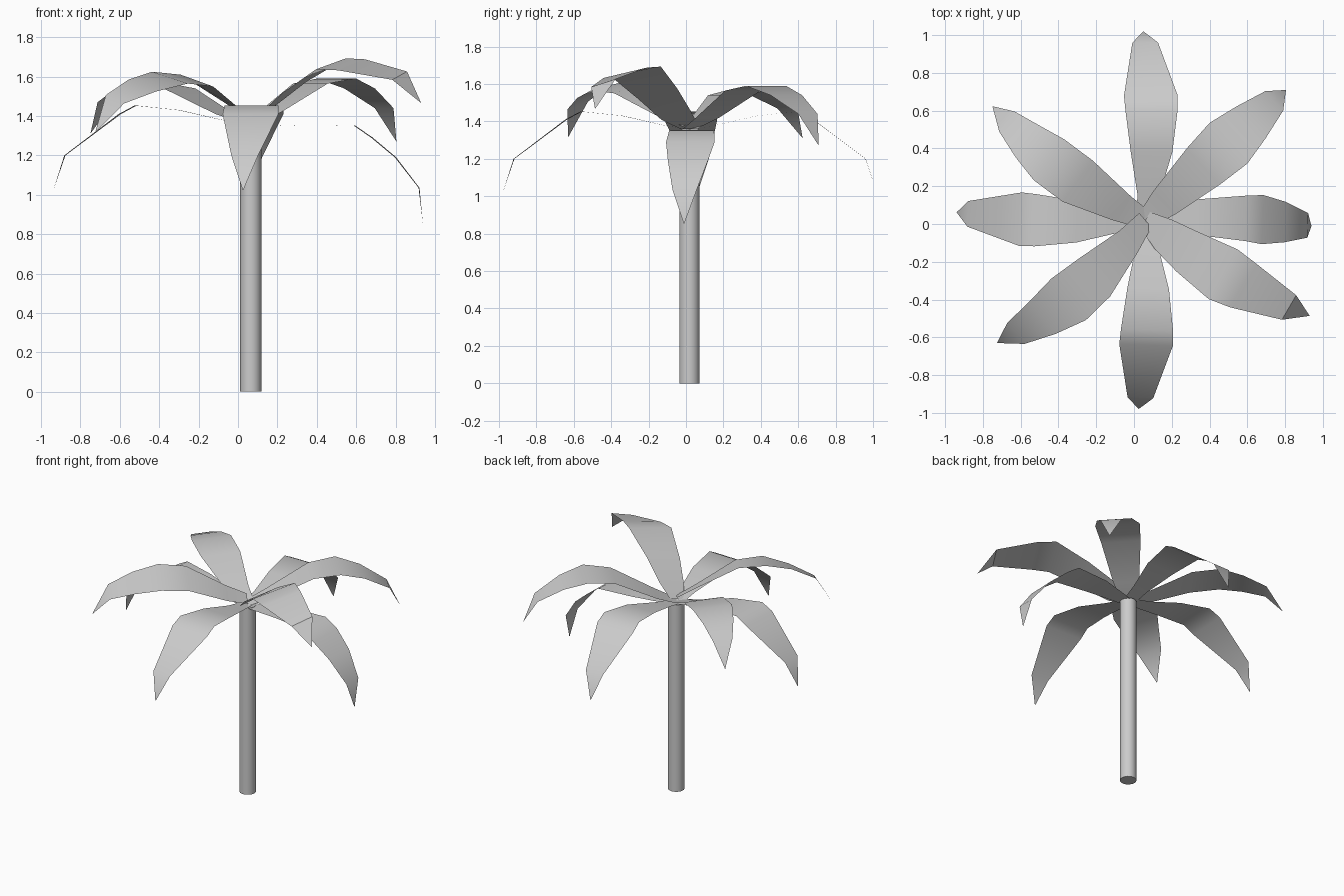
import bpy, bmesh, math
from mathutils import Vector

if "Cube" in bpy.data.objects:
    bpy.data.objects.remove(bpy.data.objects["Cube"])

CROWN = Vector((0.06, 0.02, 0))


def smooth(obj, angle):
    bpy.ops.object.select_all(action='DESELECT')
    obj.select_set(True)
    bpy.context.view_layer.objects.active = obj
    bpy.ops.object.shade_smooth_by_angle(angle=math.radians(angle))


def frond(name, heading, bend, roll, profile):
    """Flat leaf strip; profile rows are (distance out, half width, height)."""
    a = math.radians(heading)
    out = Vector((math.cos(a), math.sin(a), 0))
    left = Vector((-out.y, out.x, 0))
    length = profile[-1][0]
    bm = bmesh.new()
    rows = []
    for s, hw, z in profile:
        t = s / length
        c = CROWN + out * s + left * (4 * bend * t * (1 - t)) + Vector((0, 0, z))
        if hw == 0:
            rows.append([bm.verts.new(c)])
        else:
            tilt = Vector((0, 0, roll * min(1, hw / 0.1)))
            edge = left * hw + tilt
            rows.append([bm.verts.new(c + edge), bm.verts.new(c - edge)])
    for p, q in zip(rows, rows[1:]):
        bm.faces.new([p[0], p[1]] + q[::-1])
    bmesh.ops.recalc_face_normals(bm, faces=bm.faces)
    bm.normal_update()
    if sum(f.normal.z for f in bm.faces) < 0:
        bmesh.ops.reverse_faces(bm, faces=bm.faces)
    mesh = bpy.data.meshes.new(name)
    bm.to_mesh(mesh)
    bm.free()
    obj = bpy.data.objects.new(name, mesh)
    bpy.context.collection.objects.link(obj)
    smooth(obj, 35)


# trunk
bpy.ops.mesh.primitive_cylinder_add(vertices=24, radius=0.054, depth=1.35,
                                    location=(0.065, 0.018, 0.675))
trunk = bpy.context.object
trunk.name = "trunk"
smooth(trunk, 40)

# low arching fronds: back, left and front share one profile
low = [(0, .045, 1.355), (.14, .06, 1.38), (.36, .11, 1.43), (.58, .138, 1.453),
       (.66, .142, 1.41), (.94, .068, 1.2), (1.0, 0, 1.02)]
frond("frond_back", 90.6, -.04, 0, low)
frond("frond_left", 177.6, .025, 0, low)
frond("frond_front", 268, .03, 0, low)

# drooping right frond
frond("frond_right", -2, .03, 0,
      [(0, .04, 1.345), (.28, .095, 1.355), (.53, .12, 1.352), (.62, .13, 1.29),
       (.74, .107, 1.19), (.86, .065, 1.035), (.88, 0, .85)])

# raised diagonal fronds
frond("frond_back_right", 42.8, 0, 0,
      [(0, .05, 1.36), (.14, .085, 1.42), (.42, .13, 1.565), (.60, .147, 1.59),
       (.76, .115, 1.54), (.93, .07, 1.44), (1.015, 0, 1.27)])
frond("frond_back_left", 143.3, .05, 0,
      [(0, .05, 1.36), (.14, .08, 1.41), (.41, .135, 1.54), (.60, .135, 1.57),
       (.75, .105, 1.535), (.9, .067, 1.47), (1.01, 0, 1.31)])
frond("frond_front_left", 219.6, .065, -.03,
      [(0, .05, 1.39), (.14, .075, 1.45), (.40, .13, 1.58), (.58, .143, 1.595),
       (.75, .11, 1.555), (.91, .072, 1.485), (1.02, 0, 1.315)])
frond("frond_front_right", -30.2, -.04, .028,
      [(0, .05, 1.37), (.12, .09, 1.435), (.28, .12, 1.545), (.50, .152, 1.665),
       (.62, .135, 1.66), (.89, .075, 1.605), (1.007, 0, 1.466)])
